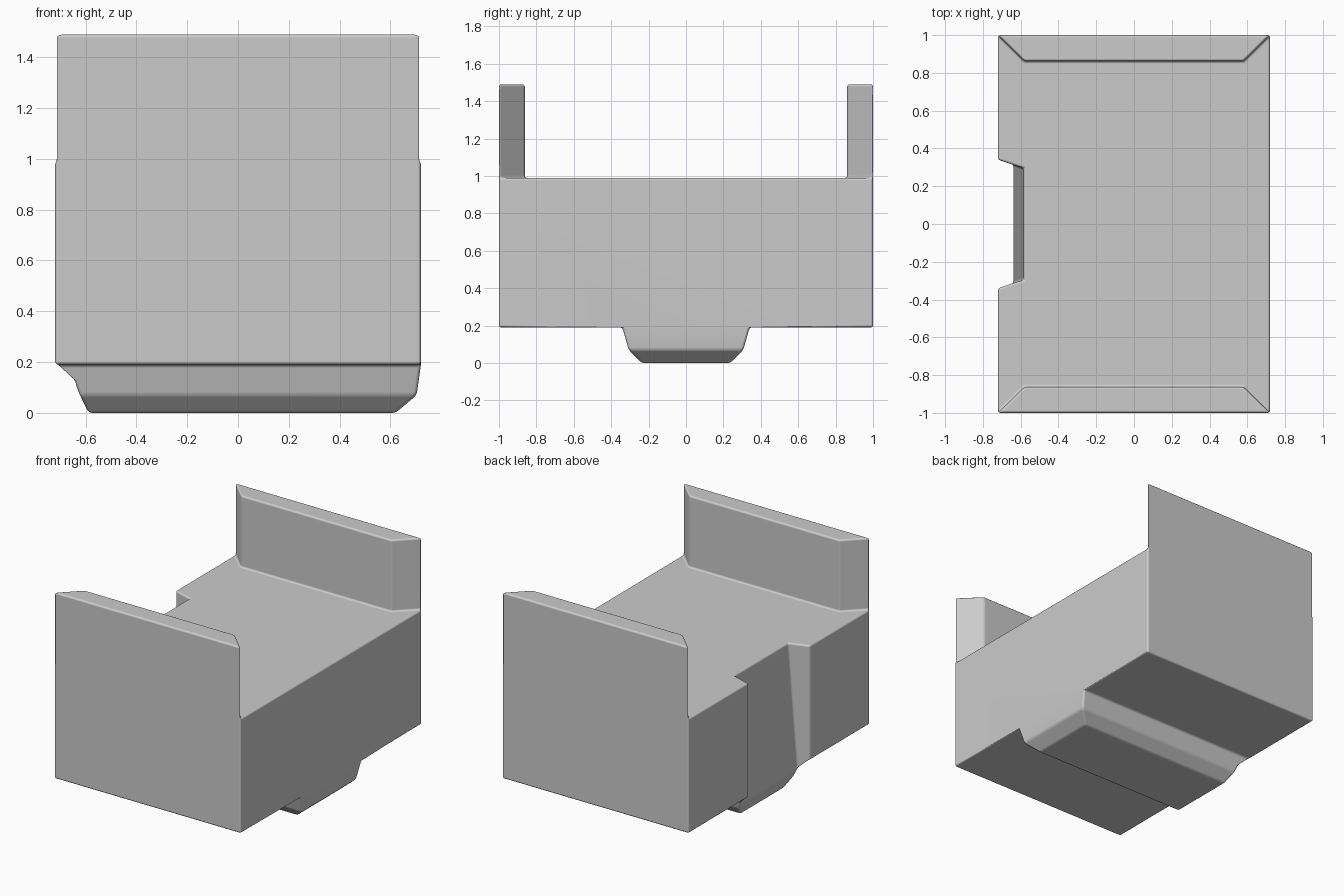
import bpy
import bmesh
from math import radians
from mathutils import Vector

if "Cube" in bpy.data.objects:
    bpy.data.objects.remove(bpy.data.objects["Cube"])

bm = bmesh.new()


def v(x, y, z):
    return bm.verts.new((x, y, z))


def seam(p):
    # Partner of a point on the centre plane
    return v(p.co.x, 0, p.co.z)


DECK, LEDGE, TOP = 0.99, 0.19, 1.49

# Back half of the block: outer corners, deck level and ledge level
k, l = v(-.72, 1, DECK), v(.72, 1, DECK)
k2, l2 = v(-.72, 1, LEDGE), v(.72, 1, LEDGE)
i, j = v(-.58, .862, DECK), v(.58, .862, DECK)
a, b = v(-.72, .34, DECK), v(-.72, .34, LEDGE)
r = v(.72, 0, DECK)

# Notch wall and keel outline, running down the left, along the bottom, up the right
chain = [v(*p) for p in ((-.583, .295, DECK), (-.64, .317, .115), (-.622, .306, .07),
                         (-.588, .235, 0), (.62, .235, 0), (.703, .306, .07),
                         (.72, .34, LEDGE))]
mid = [seam(p) for p in chain]
for n in range(len(chain) - 1):
    bm.faces.new((chain[n], chain[n + 1], mid[n + 1], mid[n]))
c, d, e, f, m, h, g = chain

# Deck, sides, ledge, notch cheek and keel flanks
for face in ((mid[0], c, a, k, i, j, l, r), (r, l, l2, g, mid[-1]), (a, b, k2, k),
             (a, c, d, b), (b, d, e, h, g), (e, f, m, h), (b, g, l2, k2),
             (k, l, l2, k2)):
    bm.faces.new(face)

# End wall with mitred sides, raised from the deck
base = bm.faces.new((k, l, j, i))
raised = bmesh.ops.extrude_discrete_faces(bm, faces=[base])["faces"][0]
bmesh.ops.translate(bm, verts=raised.verts[:], vec=Vector((0, 0, TOP - DECK)))

# Mirror to the front half, weld and clean flat seams
half = bm.verts[:] + bm.edges[:] + bm.faces[:]
copy = bmesh.ops.duplicate(bm, geom=half)["geom"]
for p in copy:
    if isinstance(p, bmesh.types.BMVert):
        p.co.y = -p.co.y
bmesh.ops.remove_doubles(bm, verts=bm.verts[:], dist=0.0005)
bmesh.ops.recalc_face_normals(bm, faces=bm.faces[:])
bmesh.ops.dissolve_limit(bm, angle_limit=radians(0.5), verts=bm.verts[:], edges=bm.edges[:])

mesh = bpy.data.meshes.new("cradle_block")
bm.to_mesh(mesh)
bm.free()
block = bpy.data.objects.new("cradle_block", mesh)
bpy.context.collection.objects.link(block)
bpy.context.view_layer.objects.active = block
block.select_set(True)
bpy.ops.object.shade_smooth()

# Softened edges
bevel = block.modifiers.new("soft_edges", "BEVEL")
bevel.width = 0.013
bevel.segments = 3
bevel.limit_method = "ANGLE"
bevel.angle_limit = radians(14)
bevel.harden_normals = True
